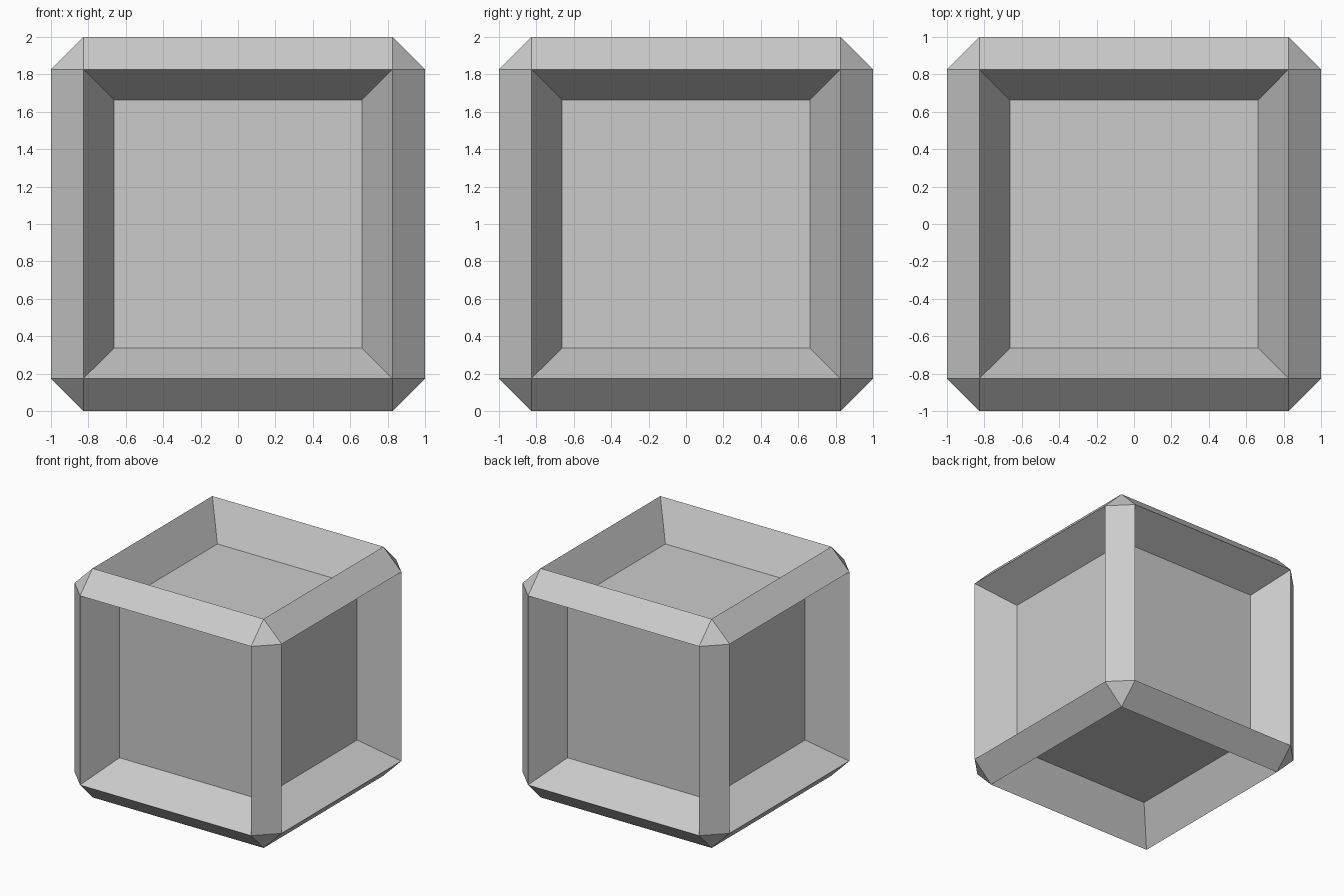
import bpy, bmesh
from mathutils import Matrix

if "Cube" in bpy.data.objects:
    bpy.data.objects.remove(bpy.data.objects["Cube"])

CHAMFER = 0.174      # width of the cut along each cube edge
WALL = 0.162         # inward slope of the recess walls
DEPTH = 0.313        # recess depth

bm = bmesh.new()

# Chamfered cube standing on the ground
bmesh.ops.create_cube(bm, size=2, matrix=Matrix.Translation((0, 0, 1)))
bmesh.ops.bevel(bm, geom=bm.edges[:], offset=CHAMFER, offset_type='OFFSET',
                segments=1, profile=0.5, affect='EDGES')

# Sloped recess sunk into each of the six main faces
bm.normal_update()
panels = [f for f in bm.faces if max(abs(c) for c in f.normal) > 0.99]
bmesh.ops.inset_individual(bm, faces=panels, thickness=WALL, depth=-DEPTH,
                           use_even_offset=True)
bm.normal_update()

mesh = bpy.data.meshes.new("recessed_crate")
bm.to_mesh(mesh)
bm.free()
crate = bpy.data.objects.new("recessed_crate", mesh)
bpy.context.collection.objects.link(crate)
